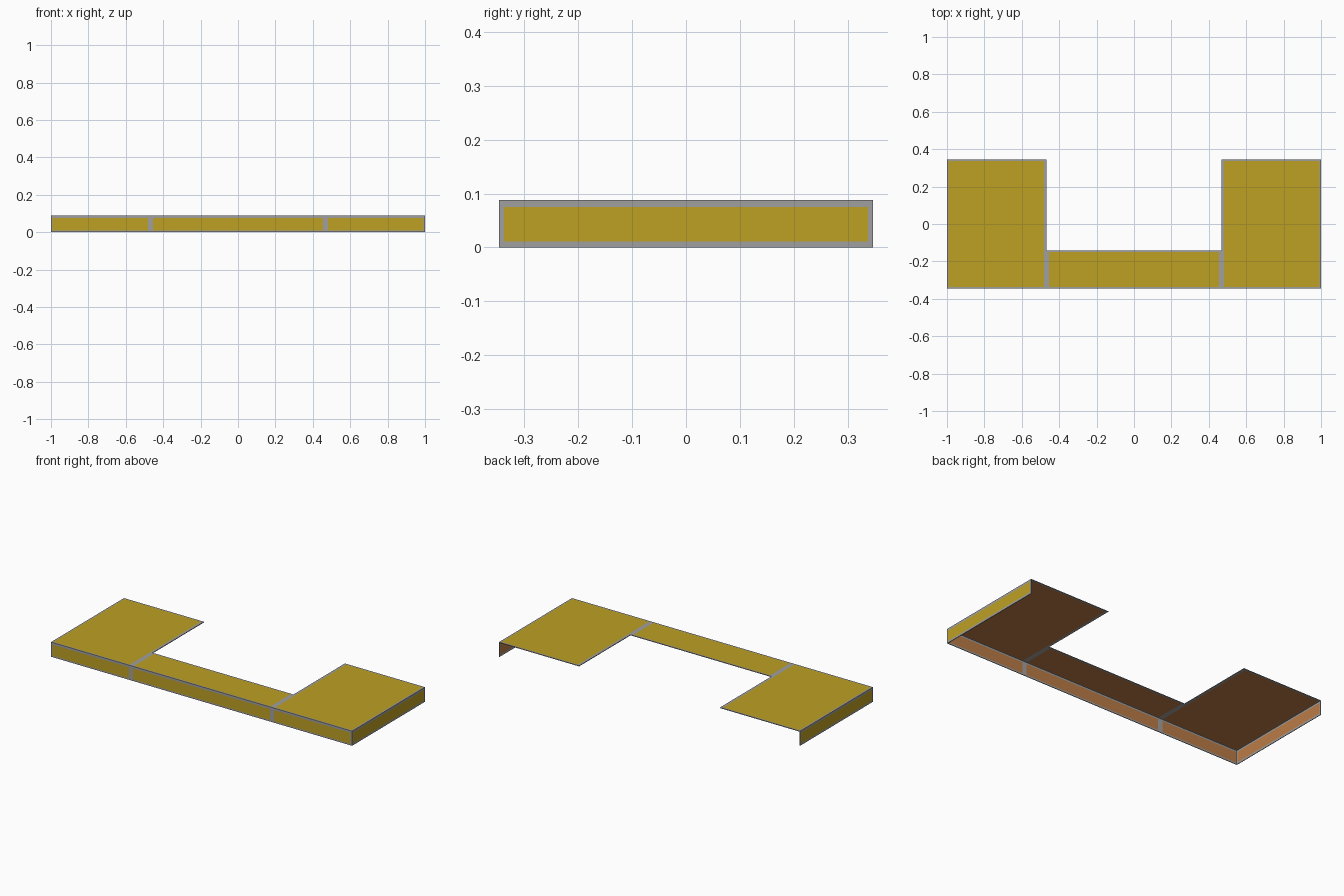
import bpy, bmesh
from mathutils import Vector

if "Cube" in bpy.data.objects:
    bpy.data.objects.remove(bpy.data.objects["Cube"])


def mat(name, rgb):
    m = bpy.data.materials.new(name)
    lin = [((c / 255 + 0.055) / 1.055) ** 2.4 for c in rgb]
    m.diffuse_color = (*lin, 1)
    m.use_nodes = True
    m.node_tree.nodes["Principled BSDF"].inputs["Base Color"].default_value = m.diffuse_color
    return m


GREY = mat("grey edging", (160, 160, 160))
GOLD = mat("gold panel", (190, 160, 36))
BROWN = mat("brown backing", (186, 124, 70))
T = 0.004          # sheet thickness
B, S = 0.009, 0.014  # edging width, wider at seams


def panel(name, origin, u, v, w, h, border):
    """Thin sheet: gold outside (u x v), brown inside, grey edging.
    border = widths at u-min, u-max, v-min, v-max."""
    o, u, v = Vector(origin), Vector(u), Vector(v)
    n = u.cross(v)
    b0, b1, c0, c1 = border
    bm = bmesh.new()

    def ring(a0, a1, e0, e1, d):
        return [bm.verts.new(o + u * a + v * e - n * d)
                for a, e in ((a0, e0), (a1, e0), (a1, e1), (a0, e1))]

    outers = []
    for d, mi in ((0, 1), (T, 2)):
        out = ring(0, w, 0, h, d)
        inn = ring(b0, w - b1, c0, h - c1, d)
        outers.append(out)
        flip = -1 if d else 1
        bm.faces.new(inn[::flip]).material_index = mi
        for i in range(4):
            j = (i + 1) % 4
            bm.faces.new([out[i], out[j], inn[j], inn[i]][::flip])
    a, b = outers
    for i in range(4):
        j = (i + 1) % 4
        bm.faces.new([a[j], a[i], b[i], b[j]])
    me = bpy.data.meshes.new(name)
    bm.to_mesh(me)
    bm.free()
    for m in (GREY, GOLD, BROWN):
        me.materials.append(m)
    ob = bpy.data.objects.new(name, me)
    bpy.context.collection.objects.link(ob)


X, Y, Z = (1, 0, 0), (0, 1, 0), (0, 0, 1)
NY = (0, -1, 0)
D, H, SEAM = 0.346, 0.088, 0.468   # half depth, height, seam position

# left section, middle bridge, right section: top sheet and front skirt
for name, x0, x1, back, bl, br in (
        ("left", -1, -SEAM, D, B, S),
        ("middle", -SEAM, SEAM, -0.142, S, S),
        ("right", SEAM, 1, D, S, B)):
    panel(name + "_top", (x0, -D, H), X, Y, x1 - x0, back + D, (bl, br, B, B))
    panel(name + "_front_skirt", (x0, -D, 0), X, Z, x1 - x0, H - T, (bl, br, B, B))

# end skirts, behind the front skirts
panel("right_end_skirt", (1, -D + T, 0), Y, Z, 2 * D - T, H - T, (B - T, B, 0.011, B))
panel("left_end_skirt", (-1, D, 0), NY, Z, 2 * D - T, H - T, (B, B - T, 0.011, B))
